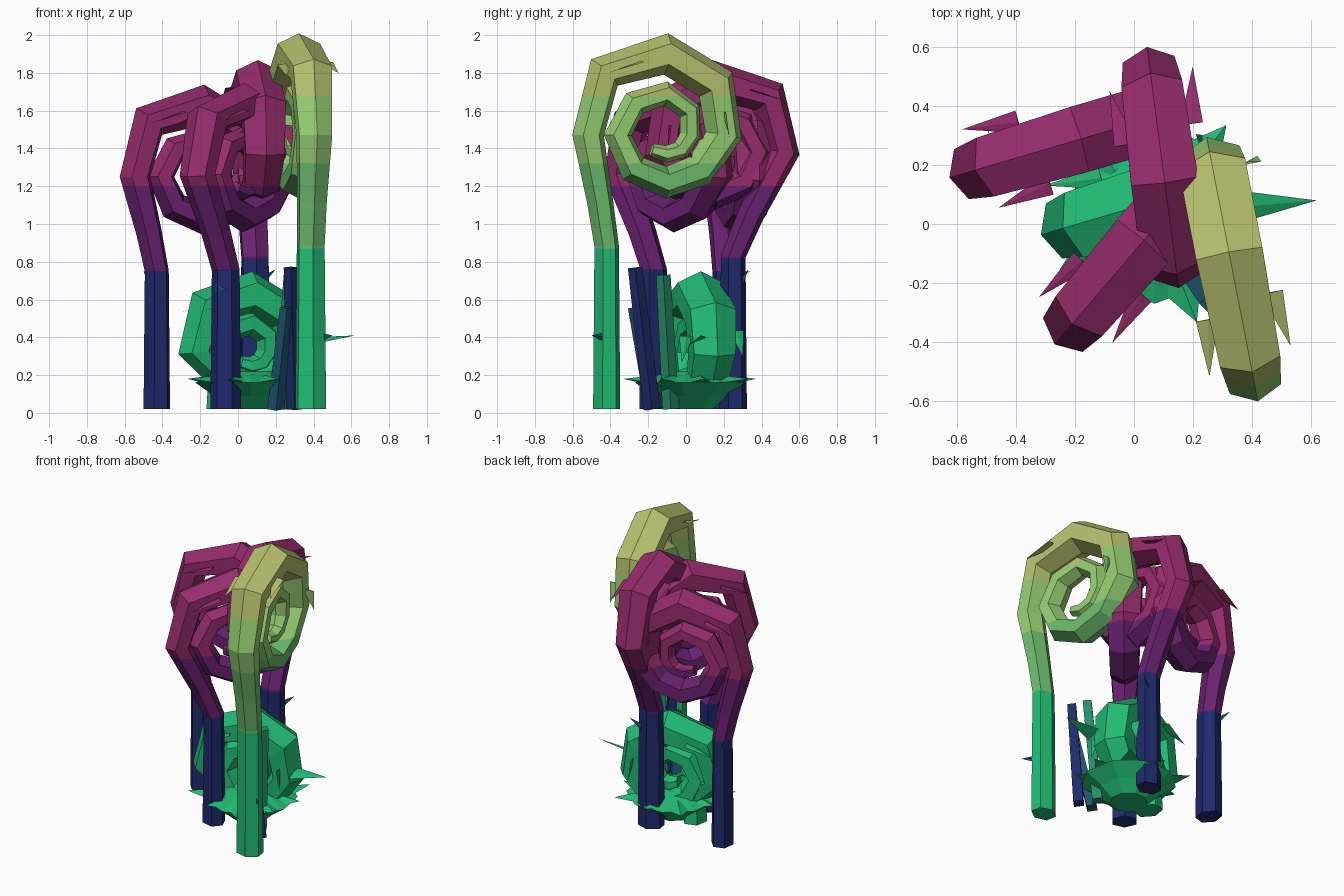
import bpy, bmesh, math
from mathutils import Vector

cube = bpy.data.objects.get("Cube")
if cube:
    bpy.data.objects.remove(cube, do_unlink=True)


def material(name, *srgb):
    m = bpy.data.materials.new(name)
    m.use_nodes = True
    rgba = [(c / 255) ** 2.2 for c in srgb] + [1]
    m.diffuse_color = rgba
    m.node_tree.nodes["Principled BSDF"].inputs["Base Color"].default_value = rgba
    return m


magenta = material("magenta", 148, 48, 108)
purple = material("purple", 105, 38, 112)
navy = material("navy", 36, 46, 108)
emerald = material("emerald", 38, 186, 116)
mid_green = material("mid_green", 108, 186, 108)
light_green = material("light_green", 148, 204, 114)
olive = material("olive", 182, 192, 110)
teal = material("teal", 35, 85, 110)
sea_green = material("sea_green", 42, 140, 104)

UP = Vector((0, 0, 1))
CURL = [.42, .47, .43, .38, .31, .26, .25, .25, .26, .24, .22, .18, .13, .11, .1, .11]
THICK = [.085, .1, .11, .11, .1, .09, .085, .08, .075, .07, .065, .06, .055, .05, .045, .035]


def finish(bm, name, mats, cuts=()):
    """Cut the mesh at the colour heights and colour each band."""
    for z in cuts:
        bmesh.ops.bisect_plane(bm, geom=bm.verts[:] + bm.edges[:] + bm.faces[:],
                               plane_co=(0, 0, z), plane_no=UP)
    bmesh.ops.recalc_face_normals(bm, faces=bm.faces[:])
    for f in bm.faces:
        z = f.calc_center_median().z
        f.material_index = sum(z > c for c in cuts)
    me = bpy.data.meshes.new(name)
    bm.to_mesh(me)
    bm.free()
    for m in mats:
        me.materials.append(m)
    ob = bpy.data.objects.new(name, me)
    bpy.context.collection.objects.link(ob)
    return ob


def tube(bm, pts, radii, side, sides=6, widen=1.2):
    """Sweep a polygon along a planar path with its ridge facing outward."""
    rings = []
    for i, p in enumerate(pts):
        t = (pts[min(i + 1, len(pts) - 1)] - pts[max(i - 1, 0)]).normalized()
        out = side.cross(t).normalized()
        ring = []
        for k in range(sides):
            a = math.tau * k / sides
            ring.append(bm.verts.new(p + radii[i] * (out * math.cos(a) + side * widen * math.sin(a))))
        rings.append(ring)
    for a, b in zip(rings, rings[1:]):
        for k in range(sides):
            j = (k + 1) % sides
            bm.faces.new((a[k], a[j], b[j], b[k]))
    bm.faces.new(rings[0])
    bm.faces.new(rings[-1])


def leaf(bm, root, tip, across, lift):
    """Thin pointed blade."""
    v = [bm.verts.new(c) for c in (root - across, root + across, tip, root + lift)]
    for f in ((0, 1, 2), (0, 1, 3), (1, 2, 3), (2, 0, 3)):
        bm.faces.new([v[i] for i in f])


def frond(name, base, direction, reach, height, mats, cuts, size=1, fat=1):
    d = Vector((*direction, 0)).normalized()
    side = d.cross(UP)
    foot = Vector((*base, 0))
    at = lambda s, z: foot + d * s + UP * z
    bulge = reach - CURL[0] * size
    bend = height * .6
    # stem, then the inward curl
    pts = [at(0, .02), at(0, bend), at(bulge * .35, bend + (height - bend) * .4)]
    radii = [.073 * fat, .066 * fat, .07 * fat]
    for i, r in enumerate(CURL):
        a = math.pi - i * math.pi / 4
        pts.append(at(reach + r * size * math.cos(a), height + r * size * math.sin(a)))
        radii.append(THICK[i] * fat)
    bm = bmesh.new()
    tube(bm, pts, radii, side)
    # side blades along the outer curl
    for i, length in ((1, -.2), (3, .14)):
        p, q = pts[i + 3], pts[i + 4]
        t = (q - p).normalized()
        for s in (-1, 1):
            root = p.lerp(q, .55 if s > 0 else .4) + side * s * THICK[i] * fat * 1.15
            leaf(bm, root, root + t * length + side * s * .03,
                 side * .04, side.cross(t) * .008)
    return finish(bm, name, mats, cuts)


# Tall curled fronds
DARK = [navy, purple, magenta]
frond("left_tall_frond", (-.43, .215), (.95, .28), .25, 1.25, DARK, (.75, 1.2), .88)
frond("front_tall_frond", (-.065, -.17), (.65, .76), .14, 1.26, DARK, (.76, 1.2), .88)
frond("back_tall_frond", (.09, .25), (.13, -.99), .1, 1.38, DARK, (.82, 1.2), .88)
frond("bright_tall_frond", (.385, -.42), (-.19, .98), .32, 1.47,
      [emerald, mid_green, light_green, olive], (.87, 1.32, 1.68))

# Small curled frond at the foot
frond("low_frond", (-.09, .03), (.95, .28), .16, .32, [emerald], (), .72, 1.1)

# Flat rosette of leaves around the foot
bm = bmesh.new()
heart = Vector((.07, .03, .15))
for k in range(9):
    a = math.tau * k / 9 + .2
    ray = Vector((math.cos(a), math.sin(a), 0))
    across = ray.cross(UP)
    leaf(bm, heart + ray * .2, heart + ray * (.34 + .05 * (k % 2)) + UP * .03, across * .1, UP * .05)
leaf(bm, Vector((.38, .06, .38)), Vector((.62, .08, .41)), Vector((0, .05, .02)), UP * .01)
finish(bm, "leaf_rosette", [emerald])

# Faceted bowl under the rosette
bm = bmesh.new()
tube(bm, [Vector((.07, .03, z)) for z in (.02, .09, .16, .22)], [.12, .2, .3, .12], Vector((1, 0, 0)), 9, 1)
finish(bm, "root_clump", [emerald])

# Thin straight shoots
for name, foot, top, mat in (
        ("inner_shoot", (.23, -.08, .02), (.28, -.12, .73), sea_green),
        ("short_shoot", (.2, -.17, .02), (.26, -.27, .56), teal),
        ("long_shoot", (.3, -.18, .02), (.28, -.27, .77), navy)):
    bm = bmesh.new()
    tube(bm, [Vector(foot), Vector(top)], [.045, .038], Vector((1, 0, 0)), 4, 1)
    finish(bm, name, [mat])

# Little blades on the stems
bm = bmesh.new()
for root, tip in (((.44, -.43, .4), (.5, -.5, .41)), ((-.12, -.2, .66), (-.05, -.28, .65)),
                  ((-.48, .24, .72), (-.5, .34, .75)), ((.13, .3, .7), (.2, .33, .76))):
    leaf(bm, Vector(root), Vector(tip), UP * .025, Vector((.006, .006, 0)))
finish(bm, "stem_blades", [teal])
